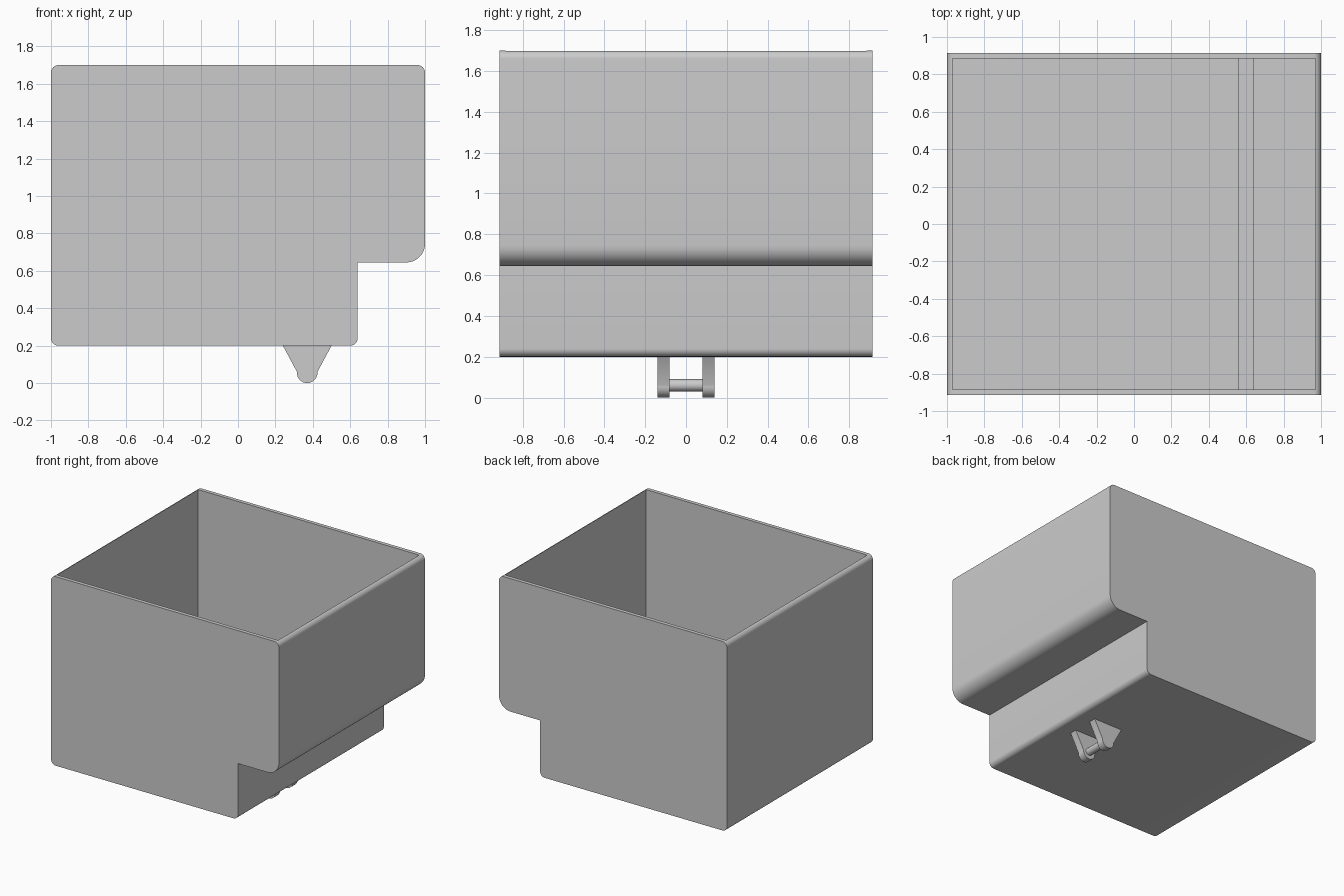
import bpy, bmesh, math

if "Cube" in bpy.data.objects:
    bpy.data.objects.remove(bpy.data.objects["Cube"])

grey = bpy.data.materials.new("light grey")
grey.use_nodes = True
grey.diffuse_color = (0.6, 0.6, 0.6, 1)
grey.node_tree.nodes["Principled BSDF"].inputs["Base Color"].default_value = (0.6, 0.6, 0.6, 1)


def arc(cx, cz, r, start, end, steps=10):
    """Points along an arc in the xz plane, angles in degrees."""
    angles = [math.radians(start + (end - start) * i / steps) for i in range(steps + 1)]
    return [(cx + r * math.cos(a), cz + r * math.sin(a)) for a in angles]


def prism(name, profile, y0, y1):
    """Extrude an xz profile from y0 to y1."""
    bm = bmesh.new()
    face = bm.faces.new([bm.verts.new((x, y0, z)) for x, z in profile])
    moved = bmesh.ops.extrude_face_region(bm, geom=[face])["geom"]
    bmesh.ops.translate(bm, vec=(0, y1 - y0, 0),
                        verts=[v for v in moved if isinstance(v, bmesh.types.BMVert)])
    bmesh.ops.recalc_face_normals(bm, faces=bm.faces)
    mesh = bpy.data.meshes.new(name)
    bm.to_mesh(mesh)
    bm.free()
    mesh.materials.append(grey)
    obj = bpy.data.objects.new(name, mesh)
    bpy.context.collection.objects.link(obj)
    return obj


def smooth(obj):
    bpy.ops.object.select_all(action="DESELECT")
    obj.select_set(True)
    bpy.context.view_layer.objects.active = obj
    bpy.ops.object.shade_smooth_by_angle(angle=math.radians(30))


# Stepped outer shell with rounded long edges
r = 0.04
outer = (arc(-1 + r, 0.2 + r, r, 180, 270) + arc(0.64 - r, 0.2 + r, r, 270, 360)
         + [(0.64, 0.645)] + arc(0.9, 0.745, 0.1, 270, 360)
         + arc(1 - r, 1.7 - r, r, 0, 90) + arc(-1 + r, 1.7 - r, r, 90, 180))
bin_body = prism("bin_body", outer, -0.915, 0.915)

# Stepped cavity, open at the top
inner = [(-0.97, 0.23), (0.56, 0.23), (0.56, 0.65), (0.64, 0.65),
         (0.64, 0.675), (0.97, 0.675), (0.97, 1.9), (-0.97, 1.9)]
cavity = prism("cavity_cutter", inner, -0.885, 0.885)
cut = bin_body.modifiers.new("cavity", "BOOLEAN")
cut.operation = "DIFFERENCE"
cut.solver = "EXACT"
cut.object = cavity
bpy.context.view_layer.objects.active = bin_body
bpy.ops.object.modifier_apply(modifier="cavity")
bpy.data.objects.remove(cavity)
smooth(bin_body)

# Pair of tapered lugs under the floor
lug = [(0.24, 0.2), (0.315, 0.06)] + arc(0.37, 0.055, 0.055, 180, 360, 16) + [(0.425, 0.06), (0.5, 0.2)]
for name, y in (("front_lug", -0.14), ("back_lug", 0.08)):
    smooth(prism(name, lug, y, y + 0.06))

# Pin between the lugs
smooth(prism("lug_pin", arc(0.37, 0.06, 0.03, 0, 345, 23), -0.08, 0.08))
